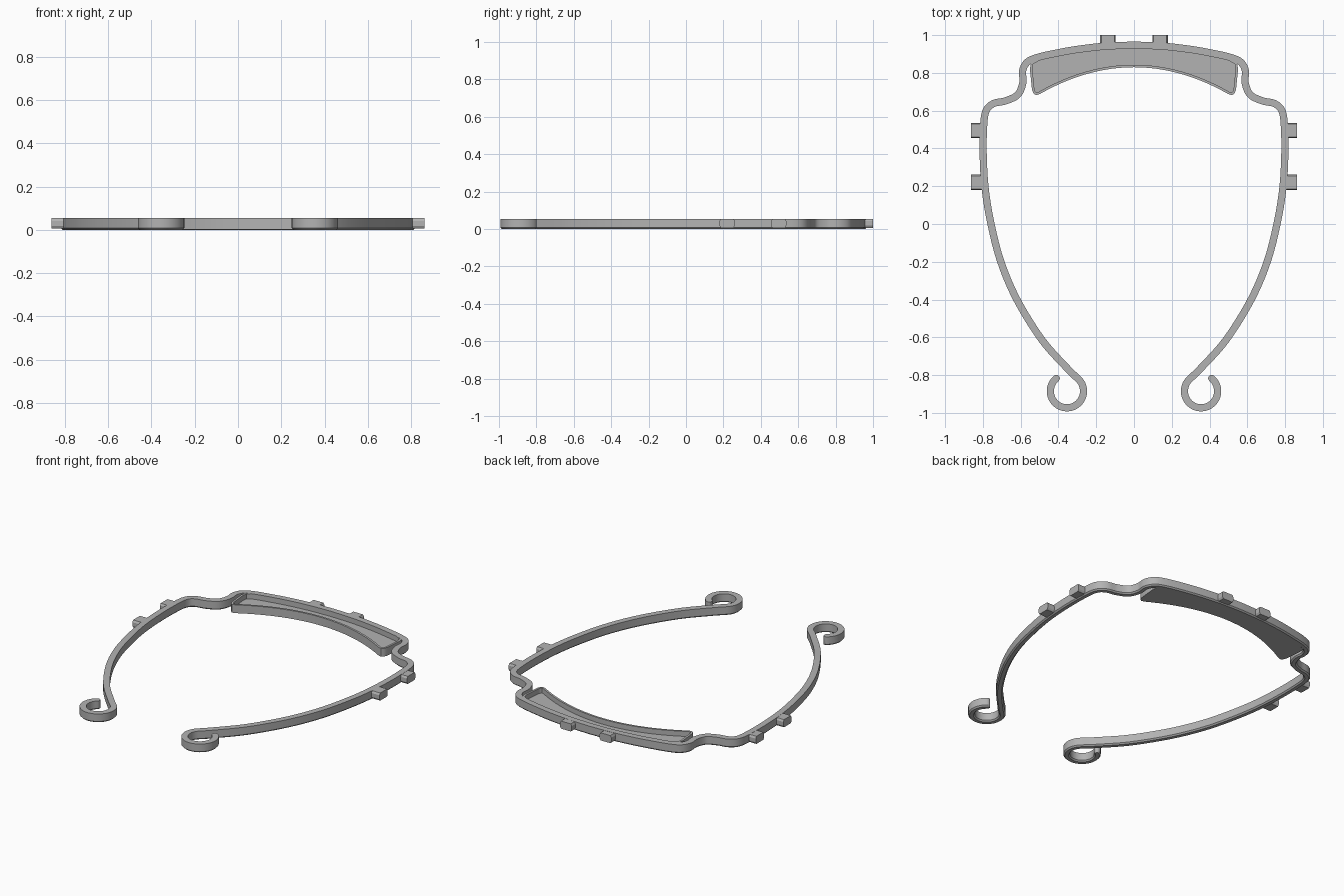
import bpy, bmesh, math
from mathutils import Vector

if "Cube" in bpy.data.objects:
    bpy.data.objects.remove(bpy.data.objects["Cube"])

HEIGHT, HALF, CHAMFER = 0.055, 0.019, 0.008

grey = bpy.data.materials.new("plain grey")
grey.use_nodes = True
grey.diffuse_color = (0.45, 0.45, 0.45, 1)
grey.node_tree.nodes["Principled BSDF"].inputs["Base Color"].default_value = grey.diffuse_color


def finish(name, bm):
    bmesh.ops.recalc_face_normals(bm, faces=bm.faces)
    mesh = bpy.data.meshes.new(name)
    bm.to_mesh(mesh)
    bm.free()
    mesh.materials.append(grey)
    obj = bpy.data.objects.new(name, mesh)
    bpy.context.collection.objects.link(obj)
    bpy.ops.object.select_all(action="DESELECT")
    obj.select_set(True)
    bpy.context.view_layer.objects.active = obj
    bpy.ops.object.shade_smooth_by_angle(angle=math.radians(30))
    return obj


def spline(points, steps):
    """Smooth curve through the points."""
    p = [Vector(q) for q in points]
    p = [2 * p[0] - p[1]] + p + [2 * p[-1] - p[-2]]
    out = []
    for a, b, c, d in zip(p, p[1:], p[2:], p[3:]):
        for i in range(steps):
            t = i / steps
            out.append(0.5 * (2 * b + (c - a) * t + (2 * a - 5 * b + 4 * c - d) * t * t
                              + (3 * b - a - 3 * c + d) * t ** 3))
    return out


def back_edge(x):
    return 0.947 - 0.25 * x * x


# Band: centre line of one half, from the back middle to the hook
half = [(x, back_edge(x)) for x in (0, 0.15, 0.3, 0.42, 0.51)]
half += [(0.565, 0.857), (0.59, 0.81), (0.588, 0.75), (0.615, 0.685), (0.68, 0.652),
         (0.745, 0.637), (0.785, 0.595), (0.797, 0.5), (0.798, 0.35), (0.787, 0.18),
         (0.757, 0), (0.705, -0.2), (0.62, -0.4), (0.49, -0.61), (0.36, -0.757),
         (0.293, -0.823)]
line = spline(half, 6)
for i in range(37):
    a = math.radians(135 + 275 * i / 36)
    line.append(Vector((0.355 + 0.088 * math.cos(a), -0.885 + 0.088 * math.sin(a))))
widths = [HALF] * len(line)

# Rounded hook tip
tip, way = line[-1], (line[-1] - line[-2]).normalized()
for deg in (30, 55, 75, 85):
    a = math.radians(deg)
    line.append(tip + way * HALF * math.sin(a))
    widths.append(HALF * math.cos(a))

line = [Vector((-p.x, p.y)) for p in reversed(line[1:])] + line
widths = widths[:0:-1] + widths

bm = bmesh.new()
rings = []
for i, (p, w) in enumerate(zip(line, widths)):
    d = (line[min(i + 1, len(line) - 1)] - line[max(i - 1, 0)]).normalized()
    n = Vector((-d.y, d.x))
    c = min(CHAMFER, w * 0.5)
    section = [(-w, HEIGHT), (w, HEIGHT), (w, CHAMFER), (w - c, 0), (c - w, 0), (-w, CHAMFER)]
    rings.append([bm.verts.new((*(p + n * s), z)) for s, z in section])
for r, s in zip(rings, rings[1:]):
    for k in range(6):
        bm.faces.new((r[k], r[k - 1], s[k - 1], s[k]))
bm.faces.new(rings[0])
bm.faces.new(rings[-1])
finish("band", bm)

# Brow tray: curved plate with a rim around a sunken floor
side = [(0.545, 0.855), (0.551, 0.82), (0.54, 0.71), (0.533, 0.693), (0.52, 0.682)]
back = [(x / 24, back_edge(x / 24) - 0.004) for x in range(-12, 13)]
front = [(x / 24, 0.83 - 0.57 * (x / 24) ** 2) for x in range(12, -13, -1)]
outline = back + side + front + [(-x, y) for x, y in reversed(side)]
bm = bmesh.new()
base = bm.faces.new([bm.verts.new((x, y, 0.002)) for x, y in outline])
ext = bmesh.ops.extrude_face_region(bm, geom=[base])
top = [g for g in ext["geom"] if isinstance(g, bmesh.types.BMFace)][0]
for v in top.verts:
    v.co.z = HEIGHT - 0.001
bmesh.ops.recalc_face_normals(bm, faces=bm.faces)
bmesh.ops.inset_region(bm, faces=[top], thickness=0.013, use_even_offset=True)
floor = bmesh.ops.extrude_face_region(bm, geom=[top])
for g in floor["geom"]:
    if isinstance(g, bmesh.types.BMVert):
        g.co.z = 0.022
if top.is_valid:
    bmesh.ops.delete(bm, geom=[top], context="FACES_ONLY")
finish("brow_tray", bm)


def peg(name, root, out, length):
    """Stub with bulging sides, pointing out from the band."""
    out = Vector((*out, 0))
    across = Vector((-out.y, out.x, 0))
    section = [(-0.034, 0.006), (0.034, 0.006), (0.041, 0.018), (0.041, 0.042),
               (0.034, HEIGHT - 0.001), (-0.034, HEIGHT - 0.001), (-0.041, 0.042), (-0.041, 0.018)]
    bm = bmesh.new()
    ends = []
    for reach in (0, length):
        ends.append([bm.verts.new(Vector((*root, z)) + across * s + out * reach) for s, z in section])
    for k in range(8):
        bm.faces.new((ends[0][k - 1], ends[0][k], ends[1][k], ends[1][k - 1]))
    bm.faces.new(ends[0])
    bm.faces.new(ends[1])
    finish(name, bm)


# Pegs at the back and on both sides
for sign, label in ((1, "left"), (-1, "right")):
    peg("back_peg_" + label, (sign * 0.138, 0.945), (0, 1), 0.055)
    peg("upper_side_peg_" + label, (sign * 0.8, 0.495), (sign, 0), 0.062)
    peg("lower_side_peg_" + label, (sign * 0.8, 0.22), (sign, 0), 0.062)
